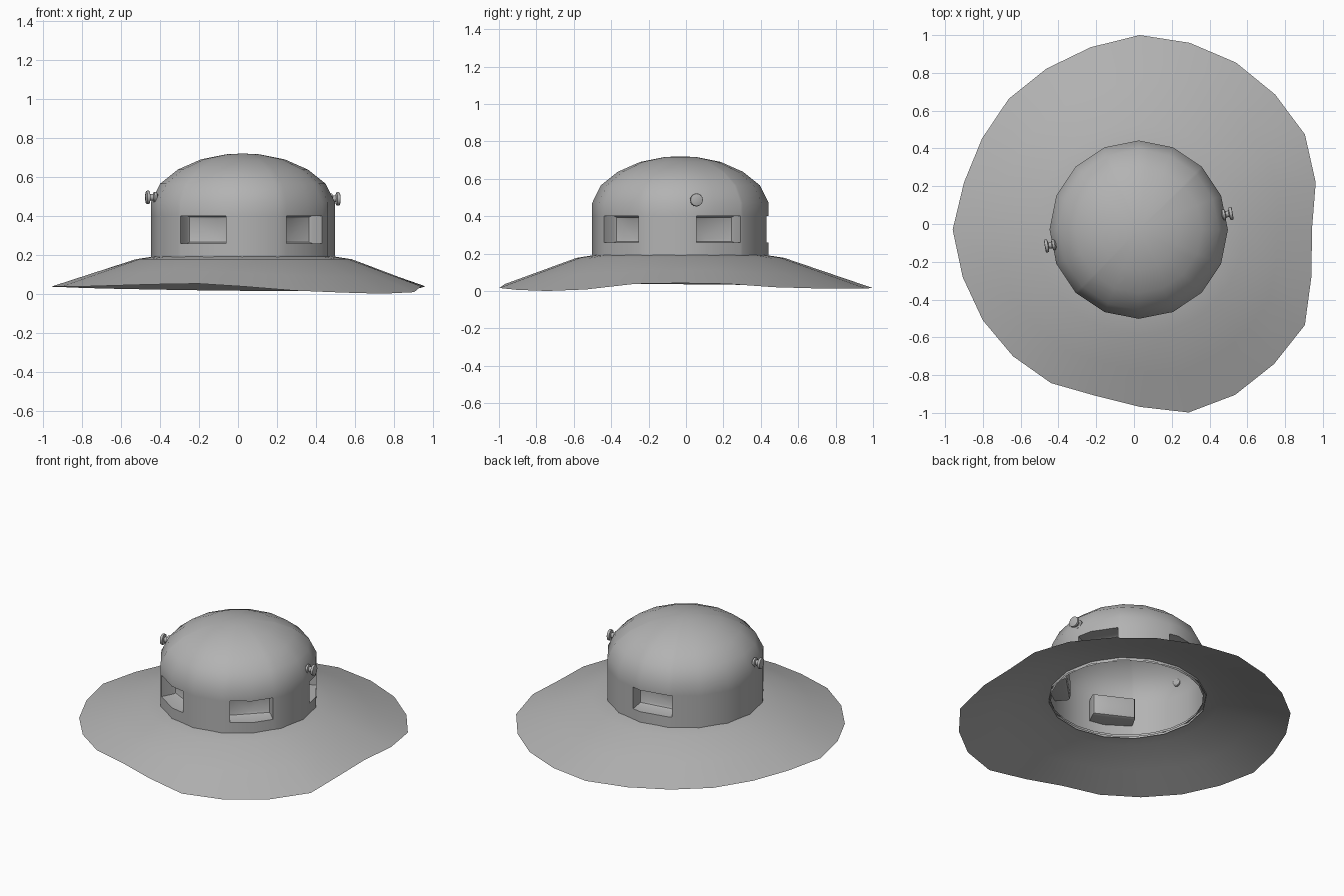
import bpy, bmesh, math
from mathutils import Matrix, Vector

if "Cube" in bpy.data.objects:
    bpy.data.objects.remove(bpy.data.objects["Cube"])

CX, CY = 0.025, -0.03          # axis of the dome
GREY = bpy.data.materials.new("mid_grey")
GREY.diffuse_color = (0.45, 0.45, 0.45, 1)
GREY.use_nodes = True
GREY.node_tree.nodes["Principled BSDF"].inputs["Base Color"].default_value = GREY.diffuse_color


def finish(bm, name, angle=35, recalc=True):
    if recalc:
        bmesh.ops.recalc_face_normals(bm, faces=bm.faces)
    me = bpy.data.meshes.new(name)
    bm.to_mesh(me)
    bm.free()
    me.materials.append(GREY)
    ob = bpy.data.objects.new(name, me)
    bpy.context.collection.objects.link(ob)
    bpy.ops.object.select_all(action='DESELECT')
    ob.select_set(True)
    bpy.context.view_layer.objects.active = ob
    bpy.ops.object.shade_smooth_by_angle(angle=math.radians(angle))
    return ob


def bridge(bm, a, b, skip=lambda i: False):
    n = len(a)
    for i in range(n):
        j = (i + 1) % n
        if not skip(i):
            bm.faces.new((a[i], a[j], b[j], b[i]))


# Dome crown: 16 sides plus extra columns at the window edges
STEP, HALF = 22.5, 16.2
windows = [-117, -45, 27, 99]                 # 72 degrees apart
cols = sorted({k * STEP for k in range(16)}
              | {(w + s * HALF) % 360 for w in windows for s in (-1, 1)})


def on_polygon(deg, r):
    """Distance from the axis to a 16-sided outline at this angle."""
    off = math.radians(deg % STEP - STEP / 2)
    return r * math.cos(math.radians(STEP / 2)) / math.cos(off)


def in_window(i):
    a, b = cols[i], cols[(i + 1) % len(cols)]
    mid = (a + ((b - a) % 360) / 2)
    return any(abs((mid - w + 180) % 360 - 180) < HALF for w in windows)


Z_SILL, Z_HEAD = 0.259, 0.4
bm = bmesh.new()
rings = []
for r, z in ((0.472, 0.175), (0.472, Z_SILL), (0.472, Z_HEAD), (0.472, 0.47),
             (0.425, 0.565), (0.335, 0.637), (0.215, 0.69), (0.085, 0.716)):
    ring = []
    for d in cols:
        p, a = on_polygon(d, r), math.radians(d)
        ring.append(bm.verts.new((p * math.cos(a), p * math.sin(a), z)))
    rings.append(ring)
for k, (a, b) in enumerate(zip(rings, rings[1:])):
    bridge(bm, a, b, in_window if k == 1 else (lambda i: False))
top = bm.verts.new((0, 0, 0.72))
for i in range(len(cols)):
    bm.faces.new((rings[-1][i], rings[-1][(i + 1) % len(cols)], top))

# Window recesses: straight reveals, chamfer, flat back
for w in windows:
    span = sorted((i for i, d in enumerate(cols)
                   if abs((d - w + 180) % 360 - 180) < HALF + 0.01),
                  key=lambda i: (cols[i] - w + 180) % 360)
    rim = [rings[1][i] for i in span] + [rings[2][i] for i in reversed(span)]
    out = Vector((math.cos(math.radians(w)), math.sin(math.radians(w)), 0))
    side = Vector((-out.y, out.x, 0))
    half_w = max(abs(v.co.dot(side)) for v in rim)
    loops = [rim]
    for depth, inset in ((0.372, 0), (0.358, 0.006), (0.352, 0.02)):
        loop = []
        for v in rim:
            s, z = v.co.dot(side), v.co.z - 0.5 * (Z_SILL + Z_HEAD)
            z = math.copysign((Z_HEAD - Z_SILL) / 2 - inset, z)
            s *= (half_w - inset) / half_w
            loop.append(bm.verts.new(out * depth + side * s
                                     + Vector((0, 0, z + 0.5 * (Z_SILL + Z_HEAD)))))
        bridge(bm, loops[-1], loop)
        loops.append(loop)
    bm.faces.new(loops[-1])
bm.transform(Matrix.Translation((CX, CY, 0)))
finish(bm, "dome")

# Wavy brim: outer radius and edge height every 15 degrees
radius = [0.912, 0.965, 1.01, 1.013, 1.021, 1.024, 1.03, 1.0, 0.985, 0.98,
          0.964, 0.963, 0.99, 0.97, 0.959, 0.948, 0.938, 0.91, 0.938, 1.002,
          1.01, 1.006, 1.01, 0.942]
height = [0.042, 0.038, 0.02, 0.014, 0.013, 0.014, 0.015, 0.018, 0.022, 0.026,
          0.03, 0.034, 0.036, 0.036, 0.037, 0.042, 0.048, 0.052, 0.037, 0.016,
          0.006, 0.0, 0.008, 0.038]
bm = bmesh.new()
rings = []
for r0, z0, t in ((0.455, 0.175, 0), (0.458, 0.192, 0), (0.555, 0.177, 0),
                  (0.555, 0.177, 0.5), (0.555, 0.177, 1)):
    ring = []
    for k, (r, z) in enumerate(zip(radius, height)):
        a = math.radians(15 * k)
        rr, zz = r0 + (r - r0) * t, z0 + (z - z0) * t
        ring.append(bm.verts.new((0.03 + rr * math.cos(a), CY + rr * math.sin(a), zz)))
    rings.append(ring)
for a, b in zip(rings, rings[1:]):
    bridge(bm, b, a)
for f in bm.faces:                            # upper side faces up
    f.normal_update()
if sum(f.normal.z for f in bm.faces) < 0:
    bmesh.ops.reverse_faces(bm, faces=bm.faces[:])
finish(bm, "brim", recalc=False)

# Side knobs: foot, neck and round head
for name, deg, z in (("right", 10, 0.487), ("left", 190, 0.495)):
    bm = bmesh.new()
    rings = [[bm.verts.new((r * math.cos(math.tau * k / 16),
                            r * math.sin(math.tau * k / 16), h)) for k in range(16)]
             for r, h in ((0.018, 0.445), (0.028, 0.452), (0.028, 0.464),
                          (0.017, 0.468), (0.017, 0.484), (0.033, 0.488),
                          (0.035, 0.494), (0.033, 0.503), (0.029, 0.505))]
    for a, b in zip(rings, rings[1:]):
        bridge(bm, a, b)
    bm.faces.new(rings[0])
    bm.faces.new(rings[-1])
    bm.transform(Matrix.Translation((CX, CY, z))
                 @ Matrix.Rotation(math.radians(deg), 4, 'Z')
                 @ Matrix.Rotation(math.radians(90), 4, 'Y'))
    finish(bm, name + "_knob")
